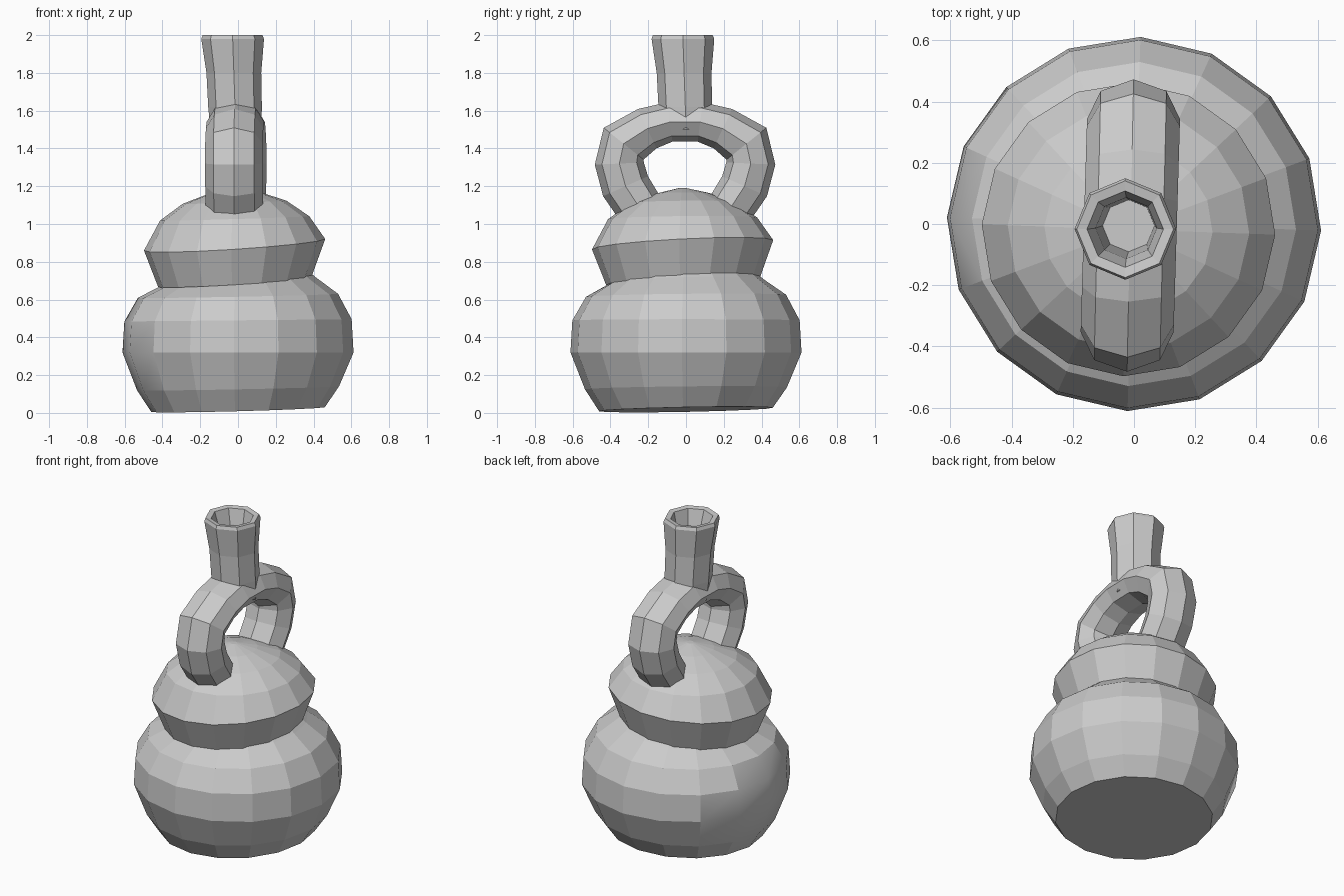
import bpy, bmesh
from math import cos, sin, pi, radians
from mathutils import Vector

old = bpy.data.objects.get("Cube")
if old:
    bpy.data.objects.remove(old, do_unlink=True)

clay = bpy.data.materials.new("grey clay")
clay.use_nodes = True
clay.diffuse_color = (0.6, 0.6, 0.6, 1)
clay.node_tree.nodes["Principled BSDF"].inputs["Base Color"].default_value = (0.6, 0.6, 0.6, 1)


def skin(name, rings):
    """Bridge successive rings of points and cap both ends."""
    bm = bmesh.new()
    loops = [[bm.verts.new(p) for p in ring] for ring in rings]
    n = len(loops[0])
    for a, b in zip(loops, loops[1:]):
        for i in range(n):
            j = (i + 1) % n
            bm.faces.new((a[i], a[j], b[j], b[i]))
    bm.faces.new(loops[0][::-1])
    bm.faces.new(loops[-1])
    bmesh.ops.recalc_face_normals(bm, faces=bm.faces)
    mesh = bpy.data.meshes.new(name)
    bm.to_mesh(mesh)
    bm.free()
    mesh.materials.append(clay)
    obj = bpy.data.objects.new(name, mesh)
    bpy.context.collection.objects.link(obj)
    return obj


def level(r, z, n, cx=0, cy=0, tx=0, ty=0, turn=0):
    """Round ring at height z, leaning by the slopes tx and ty."""
    ring = []
    for i in range(n):
        a = 2 * pi * i / n + radians(turn)
        x, y = r * cos(a), r * sin(a)
        ring.append((cx + x, cy + y, z + tx * x + ty * y))
    return ring


# Wide lower bowl: radius, height, lean in x, lean in y
bowl = [(0.46, 0.018, 0.027, 0.02), (0.535, 0.13, 0.02, 0.01),
        (0.612, 0.32, 0, 0), (0.602, 0.49, 0.01, 0),
        (0.53, 0.62, 0.02, 0.01), (0.41, 0.695, 0.06, 0.03), (0.36, 0.74, 0.06, 0.03)]
body = skin("lower_bowl", [level(r, z, 16, 0, 0, tx, ty, -2) for r, z, tx, ty in bowl])
for face in body.data.polygons:
    face.use_smooth = face.normal.x < -0.75

# Flared shoulder and dome, slightly tilted
dome = [(0.405, 0.69, 0.06, 0.03), (0.48, 0.89, 0.065, 0.05),
        (0.395, 1.03, 0.03, 0.01), (0.275, 1.115, 0.03, 0.01),
        (0.14, 1.163, 0.03, 0.01), (0.02, 1.19, 0, 0)]
skin("upper_dome", [level(r, z, 16, -0.018, -0.018, tx, ty, -2) for r, z, tx, ty in dome])

# Stirrup handle: half path as y, z, half thickness, then mirrored
half = [(0.19, 0.98, 0.12), (0.25, 1.1, 0.125), (0.315, 1.2, 0.13), (0.348, 1.32, 0.13),
        (0.325, 1.425, 0.135), (0.2, 1.505, 0.115), (0.08, 1.54, 0.105)]
path = [(-y, z, t) for y, z, t in half] + half[::-1]
rings = []
for i, (y, z, t) in enumerate(path):
    before, after = path[max(i - 1, 0)], path[min(i + 1, len(path) - 1)]
    along = Vector((0, after[0] - before[0], after[1] - before[1])).normalized()
    out = Vector((0, -along.z, along.y))
    centre = Vector((-0.012 + 0.03 * y, y - 0.005, z))
    rings.append([centre + out * (t * cos(k * pi / 4)) + Vector((0.152 * sin(k * pi / 4), 0, 0))
                  for k in range(8)])
skin("stirrup_handle", rings)

# Hollow eight-sided spout: radius, height, from the outside over the rim and down inside
spout = [(0.135, 1.5), (0.142, 1.62), (0.145, 1.8), (0.166, 1.98), (0.158, 2.0),
         (0.125, 1.995), (0.1, 1.9), (0.085, 1.68)]
skin("spout", [level(r, z, 8, -0.015 - 0.035 * (z - 1.6), -0.003 - 0.035 * (z - 1.6))
               for r, z in spout])
